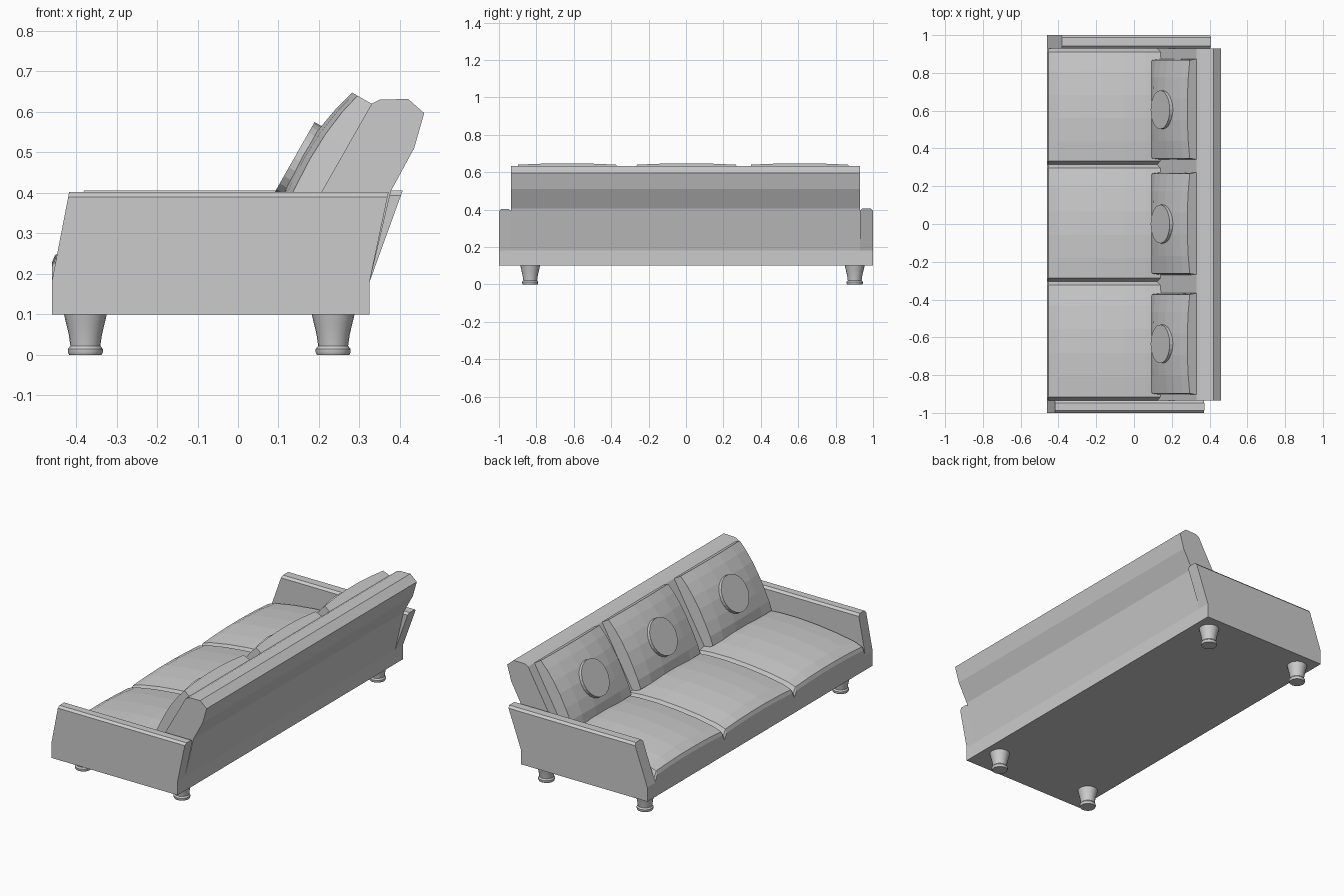
import bpy, bmesh, math
from mathutils import Vector

if "Cube" in bpy.data.objects:
    bpy.data.objects.remove(bpy.data.objects["Cube"])


def loft(name, rings):
    """Skin a closed solid through rings with equal point counts."""
    bm = bmesh.new()
    rows = [[bm.verts.new(p) for p in r] for r in rings]
    n = len(rows[0])
    for a, b in zip(rows, rows[1:]):
        for i in range(n):
            j = (i + 1) % n
            bm.faces.new((a[i], a[j], b[j], b[i]))
    bm.faces.new(rows[0][::-1])
    bm.faces.new(rows[-1])
    bmesh.ops.recalc_face_normals(bm, faces=bm.faces)
    me = bpy.data.meshes.new(name)
    bm.to_mesh(me)
    bm.free()
    ob = bpy.data.objects.new(name, me)
    bpy.context.collection.objects.link(ob)
    return ob


def rect(x0, x1, y0, y1, z):
    return [(x0, y0, z), (x1, y0, z), (x1, y1, z), (x0, y1, z)]


# Base frame between the arms
loft("base", [rect(-.46, .325, -.94, .94, .10), rect(-.46, .325, -.94, .94, .18)])


# Arms: lean outward above the base, chamfered along the top
def arm(name, y0, y1, front, back, top):
    c = .012
    t = (top - c - .18) / (top - .18)
    loft(name, [
        rect(-.46, .325, y0, y1, .10),
        rect(-.46, .325, y0, y1, .18),
        rect(-.46 + (front + .46) * t, .325 + (back - .325) * t, y0, y1, top - c),
        rect(front, back, y0 + c, y1 - c, top)])


arm("arm_right", -1, -.935, -.417, .372, .402)
arm("arm_left", .93, 1, -.38, .407, .406)

# Backrest: side profile extruded across the width
profile = [(.08, .18), (.325, .18), (.378, .405), (.435, .51), (.46, .597),
           (.42, .632), (.35, .63), (.33, .62)]
loft("backrest", [[(x, y, z) for x, z in profile] for y in (-.935, .93)])

# Seat cushions: crowned tops with dropped side edges forming the seams
seat_line = [(-.46, .215), (-.452, .235), (-.405, .25), (-.29, .27),
             (-.17, .283), (-.05, .29), (.06, .289), (.17, .28)]
across = (-1, -.94, -.6, -.2, .2, .6, .94, 1)
for k, (y0, y1) in enumerate([(-.935, -.305), (-.305, .315), (.315, .93)]):
    mid, half = (y0 + y1) / 2, (y1 - y0) / 2
    rings = []
    for i, (x, z) in enumerate(seat_line):
        crown = .012 if i < 2 else .024
        ring = []
        for v in across:
            drop = .03 if abs(v) == 1 else 0
            ring.append((x, mid + v * half, z + crown * (1 - v * v) - drop))
        ring += [(x, y1, .17), (x, y0, .17)]
        rings.append(ring)
    loft(f"seat_cushion_{k + 1}", rings)

# Back cushions and round discs, laid out in the leaning plane of the backrest
O = Vector((.205, 0, .40))
D = Vector((.494, 0, .87))
N = Vector((-.87, 0, .494))


def lean(d, y, n):
    return O + D * d + N * n + Vector((0, y, 0))


# (distance up the slope, thickness at sides, extra bulge in the middle)
pad = [(-.14, .048, .004), (-.09, .057, .014), (-.02, .062, .021), (.06, .065, .023),
       (.13, .062, .022), (.20, .053, .018), (.253, .040, .016)]
for k, (y0, y1) in enumerate([(-.905, -.365), (-.27, .275), (.34, .875)]):
    mid, half = (y0 + y1) / 2, (y1 - y0) / 2
    rings = []
    for d, side, bulge in pad:
        ring = [lean(d, mid + v * (half - .008), side + bulge * (1 - v * v))
                for v in (-1, -.65, -.22, .22, .65, 1)]
        ring += [lean(d, y1, -.01), lean(d, y0, -.01)]
        rings.append(ring)
    loft(f"back_cushion_{k + 1}", rings)
    disc_y = (-.635, 0, .605)[k]
    circle = [(math.cos(a), math.sin(a)) for a in (i * math.tau / 24 for i in range(24))]
    loft(f"cushion_disc_{k + 1}",
         [[lean(.042 + .102 * c, disc_y + .102 * s, n) for c, s in circle] for n in (.06, .10)])

# Turned legs
leg = [(0, .040), (.006, .043), (.014, .043), (.022, .037), (.05, .041), (.075, .047), (.10, .053)]
for xn, x in (("front", -.377), ("rear", .235)):
    for yn, y in (("right", -.833), ("left", .902)):
        ob = loft(f"{xn}_leg_{yn}",
                  [[(x + r * math.cos(i * math.tau / 20), y + r * math.sin(i * math.tau / 20), z)
                    for i in range(20)] for z, r in leg])
        ob.data.shade_smooth()
        ob.data.set_sharp_from_angle(angle=math.radians(35))
